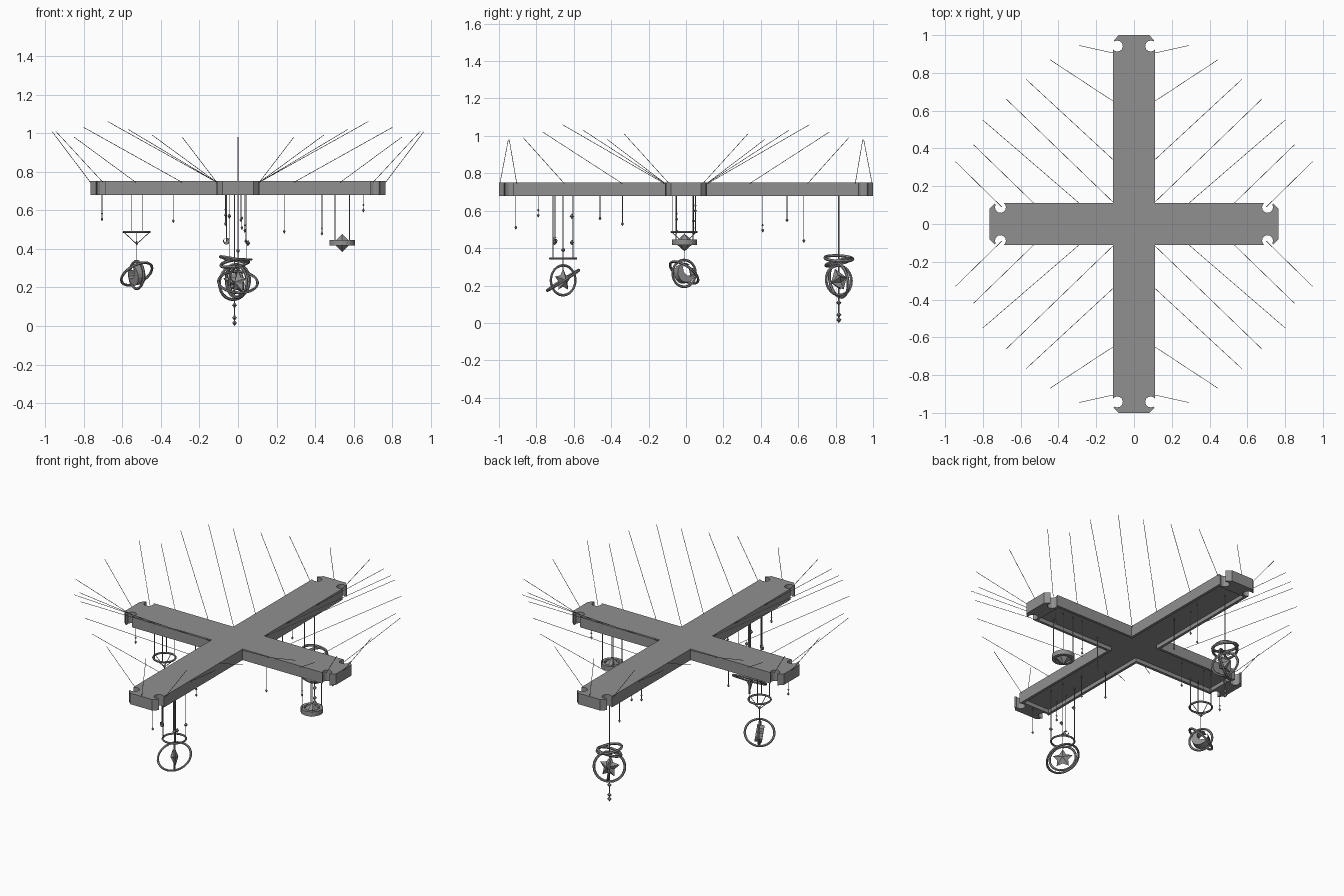
import bpy, bmesh, math
from mathutils import Vector, Matrix

if "Cube" in bpy.data.objects:
    bpy.data.objects.remove(bpy.data.objects["Cube"])

BOT, TOP = 0.68, 0.752


def finish(bm, name):
    bmesh.ops.recalc_face_normals(bm, faces=bm.faces)
    me = bpy.data.meshes.new(name)
    bm.to_mesh(me)
    bm.free()
    ob = bpy.data.objects.new(name, me)
    bpy.context.collection.objects.link(ob)
    return ob


def prism(name, pts, z0, z1):
    bm = bmesh.new()
    f = bm.faces.new([bm.verts.new((x, y, z0)) for x, y in pts])
    r = bmesh.ops.extrude_face_region(bm, geom=[f])
    vs = [g for g in r["geom"] if isinstance(g, bmesh.types.BMVert)]
    bmesh.ops.translate(bm, verts=vs, vec=(0, 0, z1 - z0))
    return finish(bm, name)


def aim(n):
    return Vector(n).to_track_quat('Z', 'Y').to_matrix().to_4x4()


def threads(name, segs, r=0.002):
    bm = bmesh.new()
    for a, b in segs:
        a, b = Vector(a), Vector(b)
        bmesh.ops.create_cone(bm, cap_ends=True, segments=6, radius1=r, radius2=r,
                              depth=(b - a).length,
                              matrix=Matrix.Translation((a + b) / 2) @ aim(b - a))
    return finish(bm, name)


def beads(name, pts, r=0.009, h=0.014):
    bm = bmesh.new()
    for p in pts:
        for s in (1, -1):
            bmesh.ops.create_cone(bm, segments=6, radius1=r, radius2=0, depth=h,
                                  matrix=Matrix.Translation(p) @ Matrix.Diagonal((1, 1, s, 1))
                                  @ Matrix.Translation((0, 0, h / 2)))
    bmesh.ops.remove_doubles(bm, verts=bm.verts, dist=1e-5)
    return finish(bm, name)


def ring(name, c, n, r, w=0.007):
    bpy.ops.mesh.primitive_torus_add(major_radius=r, minor_radius=w,
                                     major_segments=24, minor_segments=6)
    ob = bpy.context.object
    ob.name = name
    ob.matrix_world = Matrix.Translation(c) @ aim(n)
    return ob


def star(name, c, n, r, t):
    bm = bmesh.new()
    rim = []
    for i in range(10):
        a = math.pi / 2 + i * math.pi / 5
        q = r if i % 2 == 0 else r * 0.55
        rim.append(bm.verts.new((q * math.cos(a), q * math.sin(a), 0)))
    for z in (t, -t):
        v = bm.verts.new((0, 0, z))
        for i in range(10):
            bm.faces.new((rim[i], rim[(i + 1) % 10], v))
    ob = finish(bm, name)
    ob.matrix_world = Matrix.Translation(c) @ aim(n)
    return ob


def crescent(name, c, n, r, t):
    pts = [(r * math.cos(math.radians(a)), r * math.sin(math.radians(a)))
           for a in range(60, 391, 22)]
    cx = r * 0.6 * math.cos(math.radians(45))
    pts += [(cx + r * 0.78 * math.cos(math.radians(a)), cx + r * 0.78 * math.sin(math.radians(a)))
            for a in range(320, 129, -38)]
    ob = prism(name, pts, -t, t)
    ob.matrix_world = Matrix.Translation(c) @ aim(n)
    return ob


# Cross beam with notched, chamfered arm ends
def arm(L, W=0.112):
    half = [(L - 0.058 + 0.029 * math.cos(math.radians(a)), 0.088 + 0.029 * math.sin(math.radians(a)))
            for a in range(30, -231, -26)]
    half = [(L, 0.08), (L - 0.028, 0.108)] + half + [(L - 0.082, W), (W, W)]
    return [(x, -y) for x, y in reversed(half[:-1])] + half


def cross(fn):
    out = []
    for k in range(4):
        a = k * math.pi / 2
        out += [(x * math.cos(a) - y * math.sin(a), x * math.sin(a) + y * math.cos(a))
                for x, y in fn((0.765, 1.0)[k % 2])]
    return out


beam = prism("cross_beam", cross(arm), BOT, TOP)
cutter = prism("underside_cutter",
               cross(lambda L: [(L - 0.1, -0.095), (L - 0.1, 0.095), (0.095, 0.095)]),
               BOT - 0.05, BOT + 0.025)
cutter.hide_render = True
cutter.hide_viewport = True
mod = beam.modifiers.new("recess", 'BOOLEAN')
mod.operation = 'DIFFERENCE'
mod.solver = 'EXACT'
mod.object = cutter

# Suspension threads fanning up and outwards, mirrored to four quadrants
fan = [((.11, .905, .745), (.29, .945, .98)), ((.11, .65, .745), (.445, .87, .99)),
       ((.11, .34, .745), (.57, .765, 1.02)), ((.11, .115, .745), (.675, .66, 1.06)),
       ((.29, .11, .745), (.80, .55, 1.03)), ((.53, .11, .745), (.85, .42, .98)),
       ((.70, .09, .745), (.945, .33, 1.01))]
flip = lambda v, sx, sy: (v[0] * sx, v[1] * sy, v[2])
segs = [(flip(p, sx, sy), flip(q, sx, sy)) for p, q in fan for sx in (1, -1) for sy in (1, -1)]
for s in (1, -1):
    segs += [((.765 * s, 0, .745), (.965 * s, 0, 1.01)), ((0, .995 * s, .745), (0, .95 * s, .98))]
threads("suspension_threads", segs, 0.0015)

# Small beaded pendants along the arms: x, y, lowest bead height
small = [(-.705, -.05, .555), (-.335, .04, .545), (.24, -.05, .49), (.435, .04, .48),
         (.65, .05, .60), (.02, -.91, .51), (-.065, -.79, .575), (.02, -.46, .56),
         (-.065, -.34, .53), (.035, .41, .495), (.015, .54, .55), (.04, .63, .44)]
threads("pendant_threads", [((x, y, BOT + .03), (x, y, z)) for x, y, z in small])
beads("pendant_beads", small, .008, .012)
beads("pendant_upper_beads", [(x, y, z + .028) for x, y, z in small[::3] + small[4:7:2]], .006, .009)


# Hoop hung from the beam by several threads
def hoop(name, c, r, angles):
    ring(name, c, (0, 0, 1), r, 0.006)
    pts = [(c[0] + r * math.cos(a), c[1] + r * math.sin(a)) for a in map(math.radians, angles)]
    threads(name + "_threads", [((x, y, c[2]), (x, y, BOT + .03)) for x, y in pts], 0.0025)


# Left pendant: hoop, cone of threads, crescent in two rings
A = Vector((-.525, -.01, .265))
hoop("left_hoop", (-.525, -.01, .487), .067, (65, 115, 245, 295))
threads("left_cone_threads", [((-.525 + .067 * math.cos(a), -.01 + .067 * math.sin(a), .487),
                               (-.525, -.01, .425)) for a in (0, math.pi / 2, math.pi, -math.pi / 2)]
        + [((-.525, -.01, .43), (-.525, -.01, .31))])
beads("left_bead", [(-.525, -.01, .43)])
ring("left_upright_ring", A, (.85, .5, 0), .072)
ring("left_tilted_ring", A + Vector((0, 0, .005)), (-.42, .52, .75), .088)
crescent("left_crescent", A, (.85, .5, .15), .052, .022)

# Front pendant: hoop, star in two rings, side beads
B = Vector((0, -.657, .228))
hoop("front_hoop", (0, -.657, .345), .07, (50, 130, 230, 310))
threads("front_centre_thread", [((0, -.657, BOT + .03), (0, -.657, .27))], .0025)
ring("front_upright_ring", B, (.82, .57, 0), .08)
ring("front_tilted_ring", B, (.05, -.54, .84), .102)
star("front_star", B, (.72, .69, 0), .062, .024)
beads("front_beads", [(.053, -.703, .43), (-.045, -.61, .57), (.05, -.61, .43), (0, -.657, .39)], .012, .015)
crescent("small_crescent", (-.06, -.70, .44), (.4, .8, 0), .017, .005)
threads("crescent_thread", [((-.06, -.70, BOT + .03), (-.06, -.70, .43))])

# Back pendant: tilted hoops, star in two rings, bead drop
C = Vector((-.018, .817, .228))
threads("back_thread", [((-.018, .817, BOT + .03), (-.018, .817, .01))], .003)
ring("back_hoop_upper", C + Vector((0, 0, .117)), (.2, .05, 1), .075, .008)
ring("back_hoop_lower", C + Vector((0, 0, .097)), (-.15, -.25, 1), .072, .008)
ring("back_outer_ring", C, (-.5, .8, .15), .092, .008)
ring("back_cross_ring", C, (.8, .5, .1), .08, .008)
star("back_star", C, (-.2, .85, .3), .065, .045)
beads("back_drop_beads", [(C.x, C.y, z) for z in (.108, .043, .016)], .014, .016)

# Right pendant: drum band with a faceted gem
D = (.54, -.008)
bm = bmesh.new()
prof = [(.047, .417), (.067, .417), (.067, .447), (.047, .447)]
rows = [[bm.verts.new((D[0] + r * math.cos(k * math.pi / 10), D[1] + r * math.sin(k * math.pi / 10), z))
         for r, z in prof] for k in range(20)]
for k in range(20):
    a, b = rows[k], rows[(k + 1) % 20]
    for i in range(4):
        bm.faces.new((a[i], b[i], b[(i + 1) % 4], a[(i + 1) % 4]))
finish(bm, "right_drum")
beads("right_gem", [(D[0], D[1], .43)], .053, .047)
threads("right_threads", [((D[0] + sx * .038, D[1] + sy * .045, .445),
                           (D[0] + sx * .038, D[1] + sy * .045, BOT + .03))
                          for sx in (1, -1) for sy in (1, -1)], .0025)

# Dark grey finish on every part
mat = bpy.data.materials.new("dark_grey")
mat.diffuse_color = (0.28, 0.28, 0.28, 1)
mat.use_nodes = True
mat.node_tree.nodes["Principled BSDF"].inputs["Base Color"].default_value = mat.diffuse_color
for ob in bpy.data.objects:
    if ob.type == 'MESH':
        ob.data.materials.append(mat)
